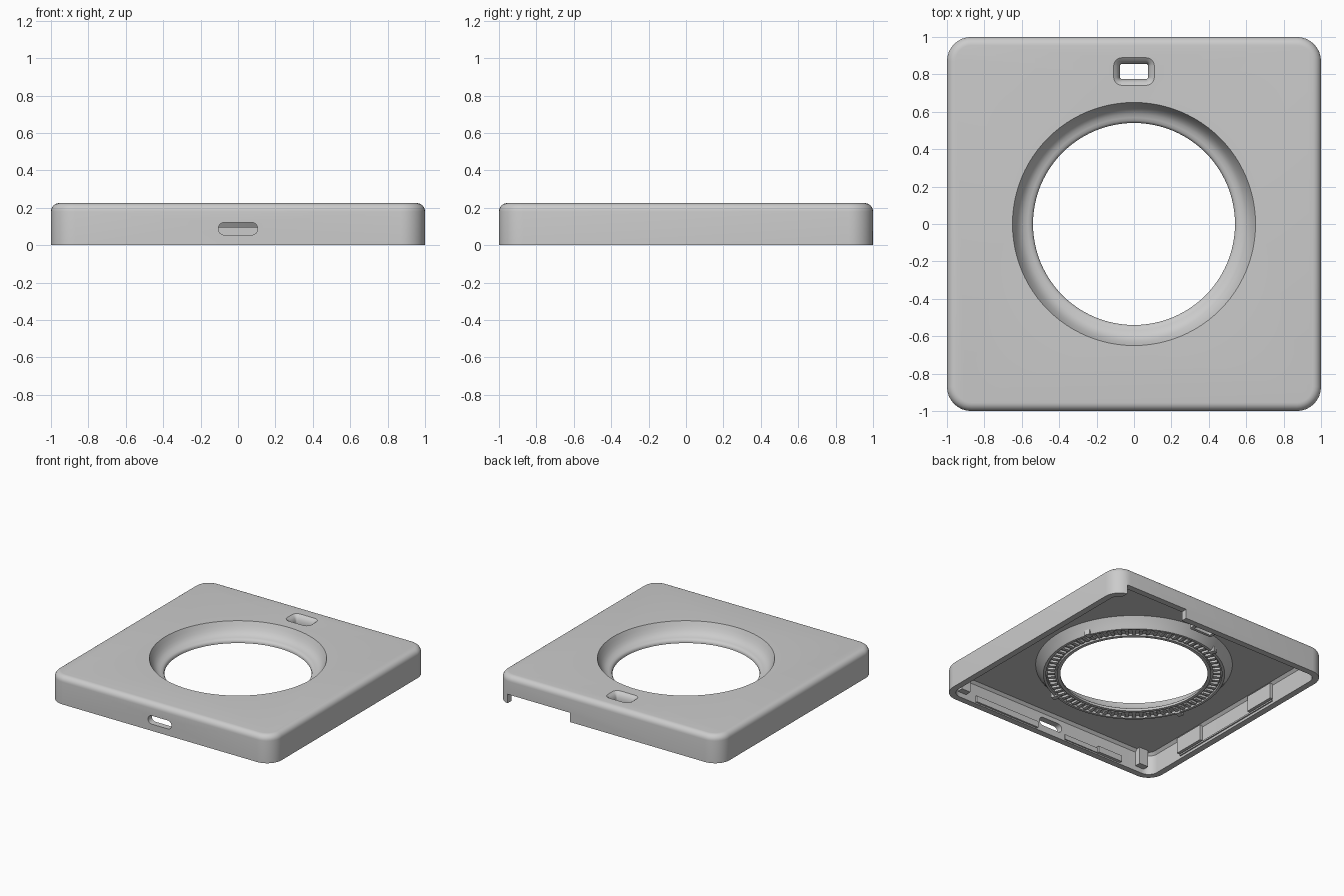
import bpy, bmesh, math
from mathutils import Matrix, Vector

if "Cube" in bpy.data.objects:
    bpy.data.objects.remove(bpy.data.objects["Cube"])

grey = bpy.data.materials.new("plastic_grey")
grey.diffuse_color = (0.6, 0.6, 0.6, 1)
grey.use_nodes = True
grey.node_tree.nodes["Principled BSDF"].inputs["Base Color"].default_value = grey.diffuse_color


def make(name, bm, cutter=False):
    bmesh.ops.recalc_face_normals(bm, faces=bm.faces)
    me = bpy.data.meshes.new(name)
    bm.to_mesh(me)
    bm.free()
    ob = bpy.data.objects.new(name, me)
    bpy.context.collection.objects.link(ob)
    me.materials.append(grey)
    ob.hide_render = cutter
    return ob


def activate(ob):
    bpy.ops.object.select_all(action='DESELECT')
    ob.select_set(True)
    bpy.context.view_layer.objects.active = ob


def smooth(ob, angle=32):
    activate(ob)
    bpy.ops.object.shade_smooth_by_angle(angle=math.radians(angle))


def combine(ob, other, op):
    m = ob.modifiers.new(op, 'BOOLEAN')
    m.operation, m.object, m.solver = op, other, 'EXACT'
    activate(ob)
    bpy.ops.object.modifier_apply(modifier=m.name)
    bpy.data.objects.remove(other, do_unlink=True)


def rounded_loft(levels, seg=8, matrix=None):
    """Solid through rounded rectangles (half_x, half_y, radius, z)."""
    bm = bmesh.new()
    rings = []
    for hx, hy, r, z in levels:
        ring = []
        for k, (sx, sy) in enumerate([(1, 1), (-1, 1), (-1, -1), (1, -1)]):
            for i in range(seg + 1):
                a = math.pi / 2 * (k + i / seg)
                ring.append(bm.verts.new((sx * (hx - r) + r * math.cos(a),
                                          sy * (hy - r) + r * math.sin(a), z)))
        rings.append(ring)
    n = len(rings[0])
    for a, b in zip(rings, rings[1:]):
        for i in range(n):
            j = (i + 1) % n
            bm.faces.new((a[i], a[j], b[j], b[i]))
    bm.faces.new(rings[0])
    bm.faces.new(rings[-1])
    if matrix:
        bmesh.ops.transform(bm, matrix=matrix, verts=bm.verts)
    return bm


def lathe(profile, seg=96):
    """Closed (radius, z) profile swept round the z axis."""
    bm = bmesh.new()
    rings = [[bm.verts.new((r * math.cos(2 * math.pi * i / seg),
                            r * math.sin(2 * math.pi * i / seg), z))
              for i in range(seg)] for r, z in profile]
    for k, a in enumerate(rings):
        b = rings[(k + 1) % len(rings)]
        for i in range(seg):
            j = (i + 1) % seg
            bm.faces.new((a[i], a[j], b[j], b[i]))
    return bm


def add_box(bm, lo, hi, rot=None):
    lo, hi = Vector(lo), Vector(hi)
    mat = Matrix.Translation((lo + hi) / 2) @ Matrix.Diagonal((*(hi - lo), 1))
    bmesh.ops.create_cube(bm, size=1, matrix=(rot @ mat) if rot else mat)
    return bm


def box(lo, hi):
    return add_box(bmesh.new(), lo, hi)


H, WALL, CEIL = 0.225, 0.05, 0.175

# Outer shell with a rolled top edge
edge = 0.045
levels = [(1, 1, 0.13, 0)]
for i in range(7):
    a = math.pi / 2 * i / 6
    d = edge * (1 - math.cos(a))
    levels.append((1 - d, 1 - d, 0.13 - d, H - edge + edge * math.sin(a)))
shell = make("shell", rounded_loft(levels))

# Hollow underside
h = 1 - WALL
combine(shell, make("cavity", rounded_loft(
    [(h, h, 0.08, -0.1), (h, h, 0.08, CEIL - 0.02),
     (h - 0.02, h - 0.02, 0.06, CEIL)]), True), 'DIFFERENCE')

# Sleeve under the small window, then the flared window itself
at = Matrix.Translation((0, 0.815, 0))
combine(shell, make("window_sleeve", rounded_loft(
    [(0.1, 0.062, 0.015, 0.11), (0.1, 0.062, 0.015, 0.2)], 4, at), True), 'UNION')
flare = [(0, 0.05), (0, 0.165), (0.003, 0.185), (0.009, 0.2), (0.018, 0.213),
         (0.034, H), (0.06, 0.24)]
combine(shell, make("window_cut", rounded_loft(
    [(0.075 + e, 0.04 + e, 0.01 + e, z) for e, z in flare], 5, at), True), 'DIFFERENCE')

# Centre opening, front slot and rear cable notch
bm = bmesh.new()
bmesh.ops.create_cone(bm, cap_ends=True, segments=96, radius1=0.65, radius2=0.65, depth=1)
# align the cutter with the lathe seam
bmesh.ops.rotate(bm, verts=bm.verts, matrix=Matrix.Rotation(math.pi / 2, 3, 'Z'))
combine(shell, make("opening_cut", bm, True), 'DIFFERENCE')
turn = Matrix.Translation((0, -1, 0.088)) @ Matrix.Rotation(math.pi / 2, 4, 'X')
combine(shell, make("slot_cut", rounded_loft(
    [(0.105, 0.034, 0.033, -0.1), (0.105, 0.034, 0.033, 0.1)], 6, turn), True), 'DIFFERENCE')
combine(shell, make("notch_cut", box((0.34, 0.88, -0.1), (0.9, 1.1, 0.075)), True), 'DIFFERENCE')
smooth(shell)

# Dished bowl around the opening, with a channel in its underside
bowl = make("bowl", lathe([
    (0.65, H), (0.637, 0.195), (0.622, 0.168), (0.606, 0.148), (0.588, 0.135),
    (0.568, 0.128), (0.553, 0.124), (0.544, 0.116), (0.54, 0.106), (0.54, 0.095),
    (0.565, 0.095), (0.565, 0.113), (0.645, 0.113), (0.645, 0.095), (0.665, 0.095),
    (0.68, 0.118), (0.7, 0.148), (0.725, 0.18), (0.725, 0.19), (0.69, 0.205)]))
smooth(bowl)

# Radial grip teeth in the channel
bm = bmesh.new()
for i in range(72):
    add_box(bm, (0.58, -0.013, 0.096), (0.635, 0.013, 0.118),
            Matrix.Rotation(2 * math.pi * i / 72, 4, 'Z'))
make("ring_teeth", bm)

# Four clips on the rim of the ring
bm = bmesh.new()
for i in range(4):
    add_box(bm, (0.64, -0.02, 0.085), (0.69, 0.02, 0.125),
            Matrix.Rotation(math.pi / 2 * i + 0.35, 4, 'Z'))
make("ring_clips", bm)

# Side wall pads and rails, mirrored left and right
bm = bmesh.new()
for s in (-1, 1):
    inner, outer = s * 0.925, s * 0.96
    x0, x1 = min(inner, outer), max(inner, outer)
    for y in (-0.48, 0.32):
        add_box(bm, (x0, y - 0.13, 0.04), (x1, y + 0.13, 0.165))
    r0, r1 = min(s * 0.94, outer), max(s * 0.94, outer)
    add_box(bm, (r0, -0.6, 0.02), (r1, 0.45, 0.032))
make("side_pads", bm)

# Front wall ledges, stop block and corner posts
bm = bmesh.new()
add_box(bm, (0.13, -0.96, 0.01), (0.72, -0.935, 0.06))
add_box(bm, (-0.44, -0.96, 0.01), (-0.13, -0.94, 0.05))
add_box(bm, (-0.66, -0.96, 0.01), (-0.44, -0.925, 0.06))
for s in (-1, 1):
    add_box(bm, (s * 0.85 - 0.04, -0.96, 0.04), (s * 0.85 + 0.04, -0.9, 0.18))
make("front_ledges", bm)
